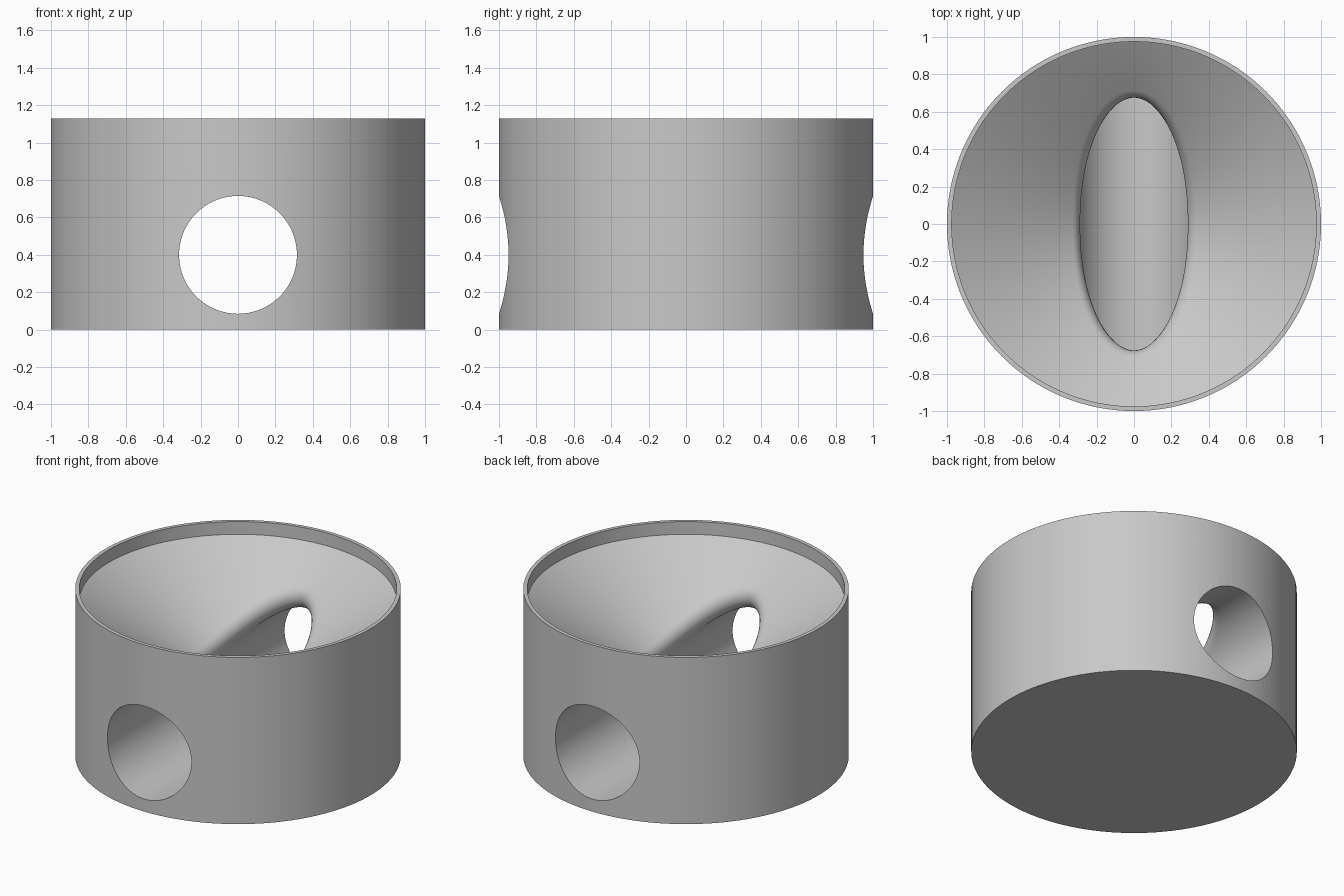
import bpy
import bmesh
import math
from mathutils import Vector

cube = bpy.data.objects.get("Cube")
if cube:
    bpy.data.objects.remove(cube, do_unlink=True)

HEIGHT = 1.13
RIM_R = 0.975            # inner radius of the rim
SLOPE = 0.66             # rise of the conical bowl
HOLE_R, HOLE_Z = 0.315, 0.4   # tunnel; the cone's apex lies on its axis
ROUND = 0.085            # rounding where the tunnel breaks through the bowl
REACH = 1.5              # how far the cutter pokes out of the drum
LOOP, ARC, UNDER = 192, 10, 64

grey = bpy.data.materials.new("plain_grey")
grey.use_nodes = True
colour = (0.58, 0.58, 0.58, 1)
grey.diffuse_color = colour
grey.node_tree.nodes["Principled BSDF"].inputs["Base Color"].default_value = colour


def add_object(name, bm):
    mesh = bpy.data.meshes.new(name)
    bm.to_mesh(mesh)
    bm.free()
    mesh.materials.append(grey)
    obj = bpy.data.objects.new(name, mesh)
    bpy.context.collection.objects.link(obj)
    return obj


def strip(bm, rows):
    """Quads between neighbouring rows of points."""
    grid = [[bm.verts.new(p) for p in row] for row in rows]
    for a, b in zip(grid, grid[1:]):
        for i in range(len(a) - 1):
            bm.faces.new((a[i], a[i + 1], b[i + 1], b[i]))


def tunnel_point(angle, y, radius=HOLE_R):
    return Vector((radius * math.sin(angle), y, HOLE_Z + radius * math.cos(angle)))


# Solid drum
bm = bmesh.new()
bmesh.ops.create_cone(bm, cap_ends=True, segments=128, radius1=1, radius2=1, depth=HEIGHT)
bmesh.ops.translate(bm, verts=bm.verts, vec=(0, 0, HEIGHT / 2))
bmesh.ops.recalc_face_normals(bm, faces=bm.faces)
body = add_object("drum_body", bm)

# Opening loop: a ball rolled along both the cone and the tunnel
slant = math.hypot(1, SLOPE)
widest = math.atan(1 / SLOPE) + math.asin(ROUND / (HOLE_R + ROUND))
columns = []
for i in range(LOOP):
    u = 2 * math.pi * i / LOOP - math.pi / 2
    angle = widest * math.sin(u)
    ball = tunnel_point(angle, 0, HOLE_R + ROUND)
    if i % (LOOP // 2):          # the two widest points stay exactly at y = 0
        r = (ball.z - HOLE_Z + ROUND * slant) / SLOPE
        ball.y = math.copysign(math.sqrt(r * r - ball.x ** 2), math.cos(u))
    outward = Vector((ball.x, ball.y, 0)).normalized()
    to_cone = (Vector((0, 0, 1)) - outward * SLOPE) / slant
    to_tunnel = Vector((-math.sin(angle), 0, -math.cos(angle)))
    # rim, lip and then the rounding down to the tunnel wall
    column = [outward * RIM_R + Vector((0, 0, z))
              for z in (HEIGHT + 0.2, HOLE_Z + SLOPE * RIM_R)]
    column += [ball + ROUND * to_cone.slerp(to_tunnel, k / ARC) for k in range(ARC + 1)]
    columns.append(column)
columns.append(columns[0])

bm = bmesh.new()
strip(bm, columns)

# Tunnel roof in front of and behind the opening
edge = [column[-1] for column in columns]
for half, y in ((edge[:LOOP // 2 + 1], REACH), (edge[LOOP // 2:], -REACH)):
    strip(bm, [half, [Vector((p.x, y, p.z)) for p in half]])

# Tunnel floor
floor_angles = [widest + (2 * math.pi - 2 * widest) * i / UNDER for i in range(UNDER + 1)]
strip(bm, [[tunnel_point(a, y) for a in floor_angles] for y in (-REACH, 0, REACH)])

# Weld the pieces, close the three ends and cut
bmesh.ops.remove_doubles(bm, verts=bm.verts, dist=0.00002)
bmesh.ops.holes_fill(bm, edges=[e for e in bm.edges if e.is_boundary], sides=0)
bmesh.ops.recalc_face_normals(bm, faces=bm.faces)
cutter = add_object("bowl_and_tunnel_cutter", bm)

bpy.context.view_layer.objects.active = body
mod = body.modifiers.new("bowl_and_tunnel", "BOOLEAN")
mod.operation = "DIFFERENCE"
mod.solver = "EXACT"
mod.object = cutter
bpy.ops.object.modifier_apply(modifier=mod.name)
bpy.data.objects.remove(cutter, do_unlink=True)

bpy.ops.object.select_all(action="DESELECT")
body.select_set(True)
bpy.ops.object.shade_smooth_by_angle(angle=math.radians(30))
